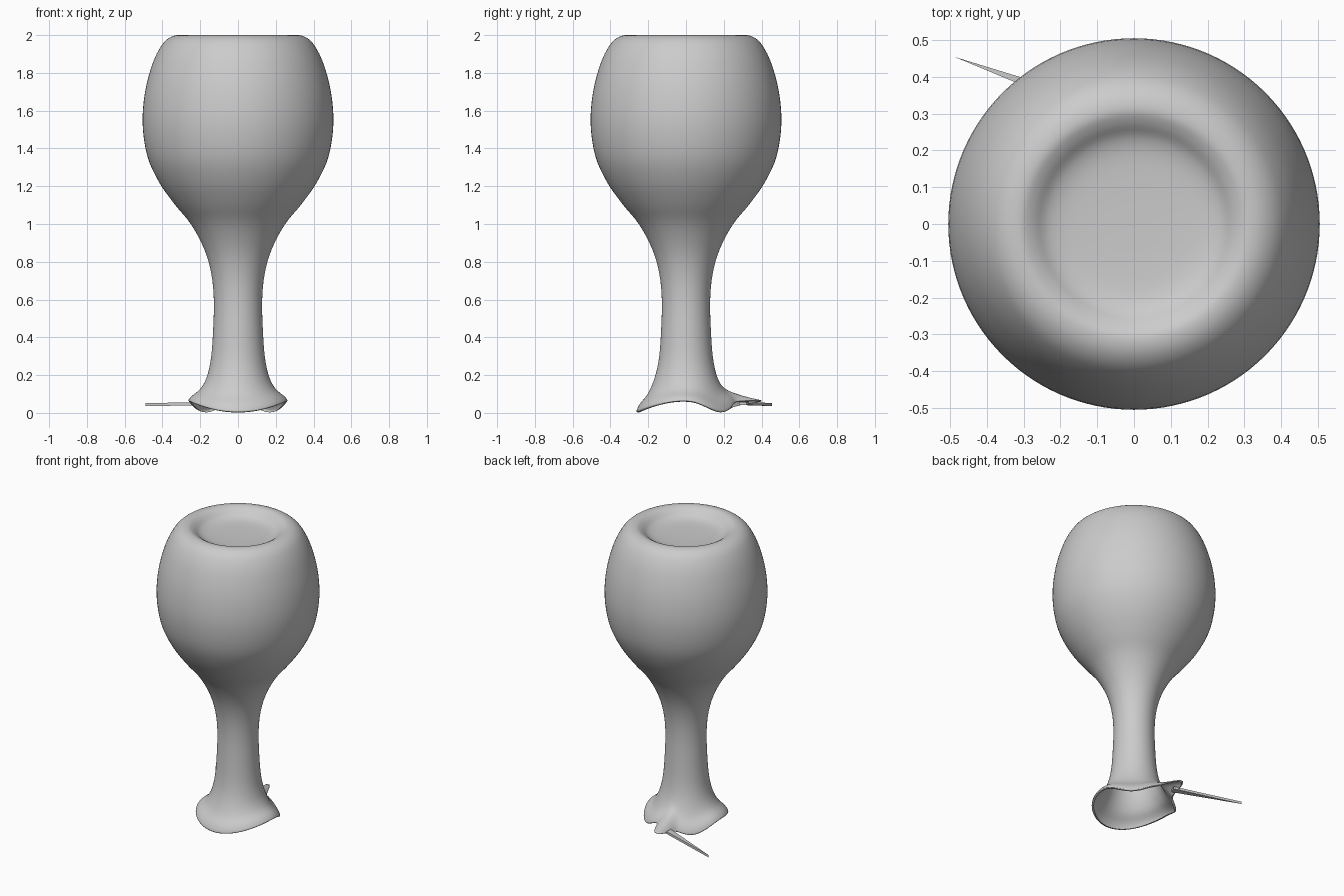
import bpy, bmesh, math
from mathutils import Vector

if "Cube" in bpy.data.objects:
    bpy.data.objects.remove(bpy.data.objects["Cube"])

grey = bpy.data.materials.new("plain grey")
grey.diffuse_color = (0.6, 0.6, 0.6, 1)
grey.use_nodes = True
grey.node_tree.nodes["Principled BSDF"].inputs["Base Color"].default_value = grey.diffuse_color

# Outline (radius, height) from the foot lip up to the dished top
PROFILE = [(0.248, 0.034), (0.262, 0.04), (0.245, 0.07), (0.20, 0.117), (0.165, 0.19), (0.143, 0.29),
           (0.132, 0.43), (0.128, 0.60), (0.142, 0.74), (0.18, 0.87), (0.25, 1.00),
           (0.34, 1.11), (0.42, 1.225), (0.48, 1.36), (0.505, 1.53), (0.492, 1.70),
           (0.452, 1.85), (0.405, 1.945), (0.36, 1.988), (0.312, 2.0), (0.275, 1.985),
           (0.235, 1.955), (0.18, 1.94), (0.08, 1.935)]
SEG = 120


def smooth_path(pts, n):
    """Catmull-Rom curve through the points."""
    p = [Vector(q) for q in pts]
    out = []
    for i in range(len(p) - 1):
        a, b, c, d = p[max(i - 1, 0)], p[i], p[i + 1], p[min(i + 2, len(p) - 1)]
        for k in range(n):
            t = k / n
            out.append(0.5 * (2 * b + (c - a) * t + (2 * a - 5 * b + 4 * c - d) * t * t
                              + (3 * b - a - 3 * c + d) * t ** 3))
    return out + [p[-1]]


def rim_shift(deg):
    """Wavy foot edge: raised at both sides and the back, pulled to a flap at the back."""
    if deg >= 180:
        z = 0.037 + 0.029 * math.cos(math.radians(2 * deg))
    else:
        z = 0.037 + 0.028 * math.cos(math.radians(4 * deg - 10 * math.sin(math.radians(2 * deg))))
    flap = math.exp(-((deg - 98) / 9) ** 2)
    return 0.145 * flap, z - 0.04 + 0.005 * flap


def finish(name, bm):
    me = bpy.data.meshes.new(name)
    bmesh.ops.recalc_face_normals(bm, faces=bm.faces)
    bm.to_mesh(me)
    bm.free()
    me.materials.append(grey)
    ob = bpy.data.objects.new(name, me)
    bpy.context.collection.objects.link(ob)
    return ob


# Goblet: revolved outline, foot edge warped, underside left open
bm = bmesh.new()
rings = []
for r, z in smooth_path(PROFILE, 4):
    w = max(0.0, min(1.0, (0.2 - z) / 0.16))
    ring = []
    for s in range(SEG):
        a = 2 * math.pi * s / SEG
        dr, dz = rim_shift(360 * s / SEG)
        rr = r + dr * w ** 4
        ring.append(bm.verts.new((rr * math.cos(a), rr * math.sin(a), z + dz * w ** 1.5)))
    rings.append(ring)
for lo, hi in zip(rings, rings[1:]):
    for s in range(SEG):
        t = (s + 1) % SEG
        bm.faces.new((lo[s], lo[t], hi[t], hi[s]))
bm.faces.new(rings[-1])
for f in bm.faces:
    f.smooth = True
finish("goblet", bm)

# Thin spike sticking out of the back of the foot
bm = bmesh.new()
base, tip = Vector((-0.06, 0.30, 0.05)), Vector((-0.49, 0.455, 0.044))
side = Vector((0.34, 0.94, 0)) * 0.022
up = Vector((0, 0, 0.008))
q = [bm.verts.new(v) for v in (base - side - up, base + side - up, base + side + up, base - side + up)]
t0, t1 = bm.verts.new(tip - up), bm.verts.new(tip + up)
for f in ((q[0], q[1], q[2], q[3]), (q[0], q[1], t0), (q[2], q[3], t1),
          (q[0], q[3], t1, t0), (q[1], q[2], t1, t0)):
    bm.faces.new(f)
finish("foot_spike", bm)
